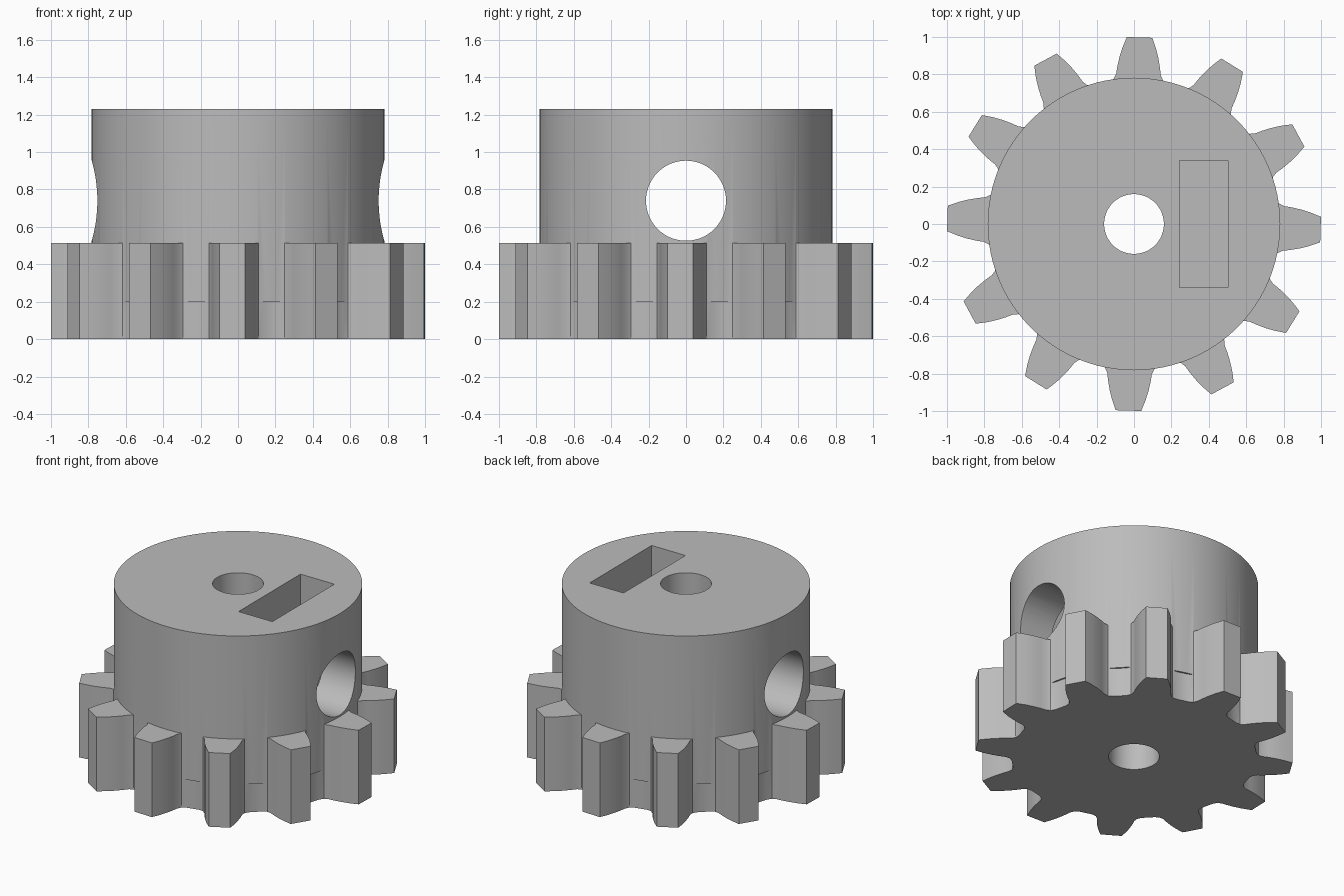
import bpy
import bmesh
import math
from mathutils import Matrix, Vector

cube = bpy.data.objects.get("Cube")
if cube:
    bpy.data.objects.remove(cube, do_unlink=True)

HEIGHT, GEAR_TOP, HUB_R = 1.23, 0.515, 0.782
TEETH, TURN = 12, math.radians(-1.7)

grey = bpy.data.materials.new("mid_grey")
grey.use_nodes = True
colour = (0.5, 0.5, 0.5, 1)
grey.diffuse_color = colour
grey.node_tree.nodes["Principled BSDF"].inputs["Base Color"].default_value = colour


def make_object(name, bm):
    bmesh.ops.recalc_face_normals(bm, faces=bm.faces)
    mesh = bpy.data.meshes.new(name)
    bm.to_mesh(mesh)
    bm.free()
    mesh.materials.append(grey)
    obj = bpy.data.objects.new(name, mesh)
    bpy.context.collection.objects.link(obj)
    return obj


def cylinder(name, radius, length, centre, sides, axis="Z"):
    bm = bmesh.new()
    turn = Matrix.Rotation(math.pi / 2, 4, "Y") if axis == "X" else Matrix()
    bmesh.ops.create_cone(bm, cap_ends=True, segments=sides, radius1=radius,
                          radius2=radius, depth=length,
                          matrix=Matrix.Translation(centre) @ turn)
    return make_object(name, bm)


def box(name, size, centre):
    bm = bmesh.new()
    bmesh.ops.create_cube(bm, size=1, matrix=Matrix.Translation(centre)
                          @ Matrix.Diagonal((*size, 1)))
    return make_object(name, bm)


def combine(target, other, operation):
    mod = target.modifiers.new(operation.lower(), "BOOLEAN")
    mod.operation = operation
    mod.solver = "EXACT"
    mod.object = other
    bpy.context.view_layer.objects.active = target
    bpy.ops.object.modifier_apply(modifier=mod.name)
    bpy.data.objects.remove(other, do_unlink=True)


def gear_wheel():
    # One flank as (radius, half width), mirrored about each tooth's centre line
    flank = [(0.755, 0.16), (0.772, 0.132), (0.80, 0.119), (0.84, 0.114),
             (0.89, 0.104), (0.94, 0.09), (0.998, 0.068)]
    outline = [(r, -w) for r, w in flank] + [(r, w) for r, w in reversed(flank)]
    bm = bmesh.new()
    verts = []
    for i in range(TEETH):
        spin = Matrix.Rotation(TURN + i * math.tau / TEETH, 3, "Z")
        verts += [bm.verts.new(spin @ Vector((r, w, 0))) for r, w in outline]
    base = bm.faces.new(verts)
    top = bmesh.ops.extrude_face_region(bm, geom=[base])["geom"]
    bmesh.ops.translate(bm, vec=(0, 0, GEAR_TOP),
                        verts=[v for v in top if isinstance(v, bmesh.types.BMVert)])
    return make_object("hubbed_gear", bm)


# Toothed wheel joined to its hub
gear = gear_wheel()
hub = cylinder("hub", HUB_R, HEIGHT - 0.2, (0, 0, (HEIGHT + 0.2) / 2), 96)
combine(gear, hub, "UNION")

# Shaft bore, cross hole for the set screws and nut slot
cutters = [
    cylinder("shaft_bore", 0.16, 3, (0, 0, 0.6), 48),
    cylinder("screw_hole", 0.214, 3, (0, 0, 0.74), 64, "X"),
    box("nut_slot", (0.26, 0.68, 1.0), (0.372, 0, 0.9)),
]
for cutter in cutters:
    combine(gear, cutter, "DIFFERENCE")

# Smooth round walls, crisp edges
bpy.ops.object.select_all(action="DESELECT")
gear.select_set(True)
bpy.context.view_layer.objects.active = gear
bpy.ops.object.shade_smooth_by_angle(angle=math.radians(28))
